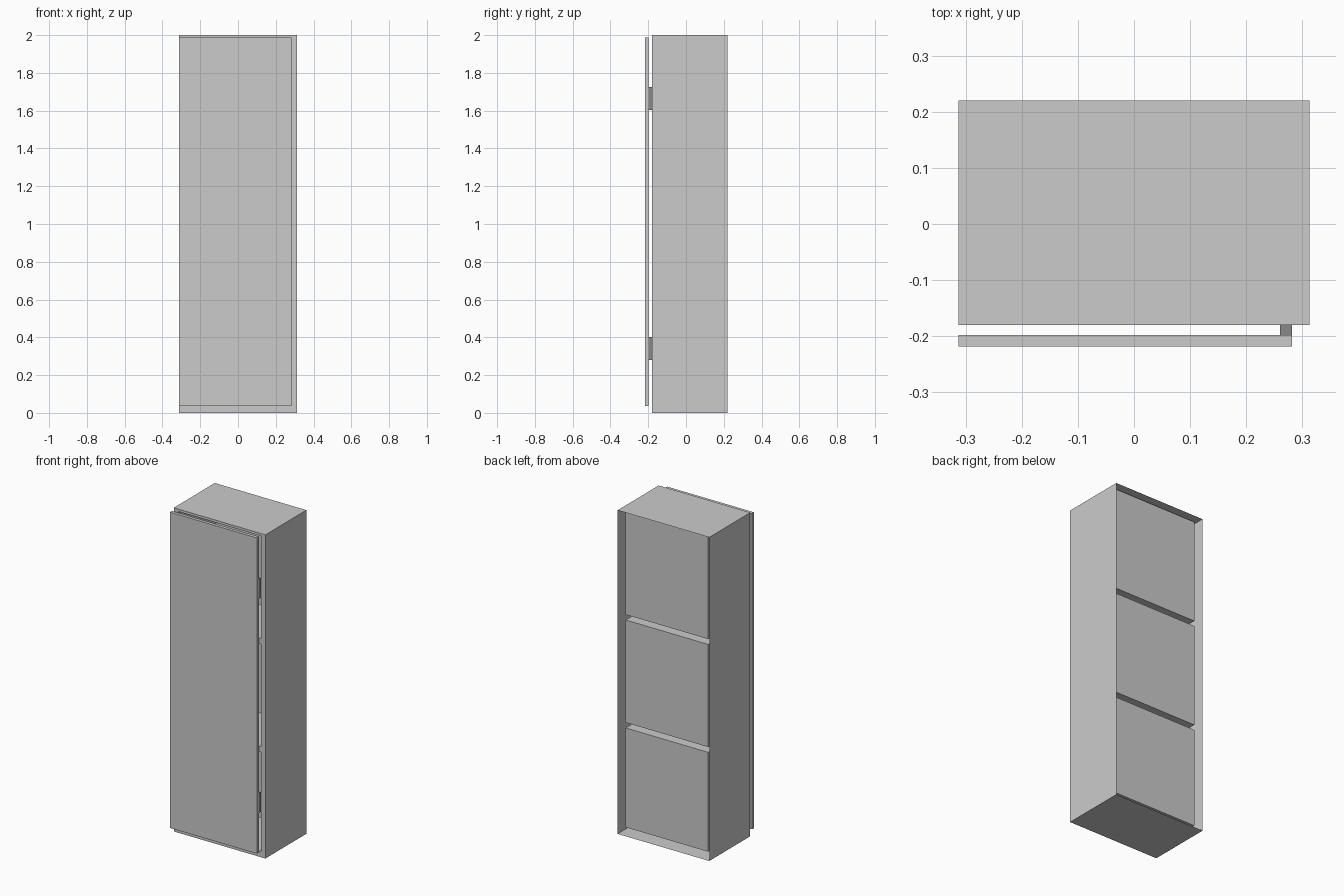
import bpy, bmesh

if "Cube" in bpy.data.objects:
    bpy.data.objects.remove(bpy.data.objects["Cube"])

HALF_W = 0.313                      # cabinet half width
FRONT, BACK = -0.18, 0.22           # cabinet depth range
HEIGHT = 2.0
POCKET_BACK = 0.186                 # rear wall of the compartments
XS = [-HALF_W, -0.282, 0.282, HALF_W]
ZS = [0, 0.036, 0.65, 0.683, 1.317, 1.35, 1.985, HEIGHT]


def add_object(name, bm, material=None):
    mesh = bpy.data.meshes.new(name)
    bm.to_mesh(mesh)
    bm.free()
    obj = bpy.data.objects.new(name, mesh)
    bpy.context.collection.objects.link(obj)
    if material:
        mesh.materials.append(material)
    return obj


def box(name, x, y, z, material=None):
    bm = bmesh.new()
    bmesh.ops.create_cube(bm, size=1)
    for v in bm.verts:
        v.co = [r[0] if c < 0 else r[1] for c, r in zip(v.co, (x, y, z))]
    return add_object(name, bm, material)


# Cabinet: sheet shell, open at the back, with three pockets pushed in from the front
bm = bmesh.new()
grid = [[bm.verts.new((x, FRONT, z)) for x in XS] for z in ZS]
pockets = []
for j in range(len(ZS) - 1):
    for i in range(len(XS) - 1):
        face = bm.faces.new((grid[j][i], grid[j][i + 1],
                             grid[j + 1][i + 1], grid[j + 1][i]))
        if i == 1 and j % 2 == 1:
            pockets.append(face)

# Outer walls: pull the border of the front frame to the back
border = [e for e in bm.edges if e.is_boundary]
walls = bmesh.ops.extrude_edge_only(bm, edges=border)["geom"]
bmesh.ops.translate(bm, vec=(0, BACK - FRONT, 0),
                    verts=[g for g in walls if isinstance(g, bmesh.types.BMVert)])

# Compartments: push each opening inwards
for face in pockets:
    new_face = bmesh.ops.extrude_discrete_faces(bm, faces=[face])["faces"][0]
    bmesh.ops.translate(bm, vec=(0, POCKET_BACK - FRONT, 0), verts=new_face.verts)
bmesh.ops.recalc_face_normals(bm, faces=bm.faces)
add_object("cabinet_body", bm)

# Door, standing slightly off the front
box("door", (-HALF_W, 0.282), (-0.218, -0.198), (0.036, 1.987))

# Hinges between door and frame
dark = bpy.data.materials.new("hinge_grey")
dark.diffuse_color = (0.25, 0.25, 0.25, 1)
dark.use_nodes = True
dark.node_tree.nodes["Principled BSDF"].inputs["Base Color"].default_value = dark.diffuse_color
for name, z in (("lower_hinge", 0.28), ("upper_hinge", 1.603)):
    box(name, (0.26, 0.282), (-0.198, FRONT), (z, z + 0.122), dark)
